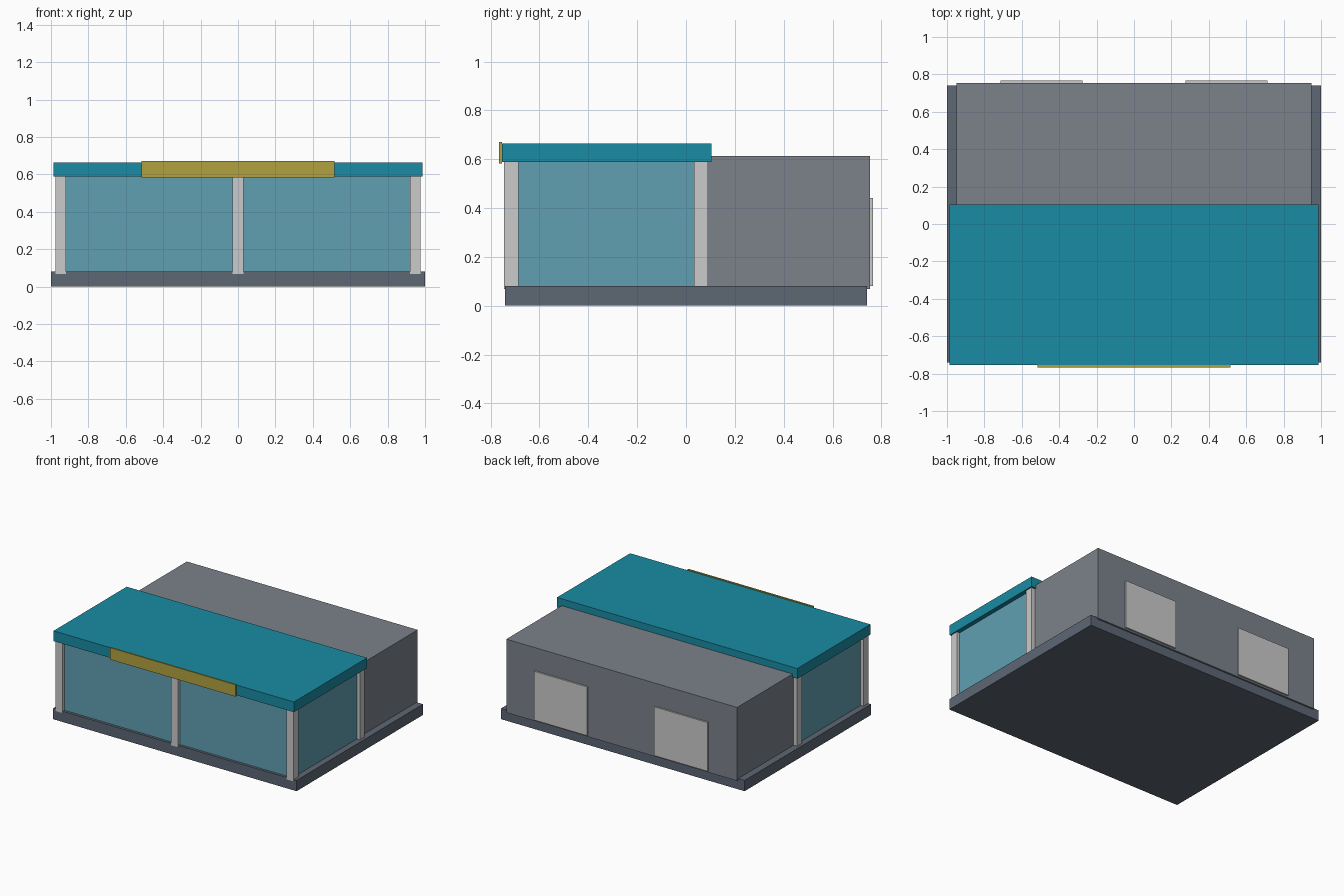
import bpy
import bmesh
from mathutils import Vector

if "Cube" in bpy.data.objects:
    bpy.data.objects.remove(bpy.data.objects["Cube"])


def material(name, rgb):
    m = bpy.data.materials.new(name)
    m.diffuse_color = (*rgb, 1.0)
    m.use_nodes = True
    m.node_tree.nodes["Principled BSDF"].inputs["Base Color"].default_value = m.diffuse_color
    return m


SLATE = material("dark_slate", (0.11, 0.135, 0.175))
WALL = material("wall_grey", (0.20, 0.225, 0.26))
TEAL = material("teal", (0.01, 0.26, 0.37))
GLASS = material("glass_blue", (0.12, 0.35, 0.45))
GOLD = material("mustard", (0.44, 0.36, 0.05))


def box(name, lo, hi, mat=None):
    """Axis-aligned box between two corners."""
    lo, hi = Vector(lo), Vector(hi)
    bm = bmesh.new()
    bmesh.ops.create_cube(bm, size=1)
    for v in bm.verts:
        v.co = (lo + hi) / 2 + v.co * (hi - lo)
    mesh = bpy.data.meshes.new(name)
    bm.to_mesh(mesh)
    bm.free()
    if mat:
        mesh.materials.append(mat)
    ob = bpy.data.objects.new(name, mesh)
    bpy.context.collection.objects.link(ob)
    return ob


# Floor slab and solid rear building
box("floor_slab", (-1, -0.741, 0), (1, 0.741, 0.08), SLATE)
box("rear_building", (-0.948, 0.06, 0.068), (0.948, 0.754, 0.613), WALL)

# Flat roof over the glazed front, with a blank sign board
box("front_roof", (-0.987, -0.754, 0.588), (0.987, 0.104, 0.664), TEAL)
box("sign_board", (-0.517, -0.766, 0.582), (0.517, -0.754, 0.67), GOLD)

# Posts: three across the front, two where the glass meets the building
half = 0.029
for name, x, y in (("front_left_post", -0.948, -0.716),
                   ("front_middle_post", 0, -0.716),
                   ("front_right_post", 0.948, -0.716),
                   ("rear_left_post", -0.948, 0.062),
                   ("rear_right_post", 0.948, 0.062)):
    box(name, (x - half, y - half, 0.068), (x + half, y + half, 0.59))

# Glass panes and rear doors, mirrored left and right
for side, s in (("left", -1), ("right", 1)):
    box(f"front_glass_{side}", (min(s * 0.02, s * 0.94), -0.722, 0.075),
        (max(s * 0.02, s * 0.94), -0.71, 0.59), GLASS)
    box(f"side_glass_{side}", (s * 0.948 - 0.006, -0.71, 0.075),
        (s * 0.948 + 0.006, 0.055, 0.59), GLASS)
    x = s * 0.494
    box(f"rear_door_{side}", (x - 0.219, 0.75, 0.08), (x + 0.219, 0.766, 0.442))
